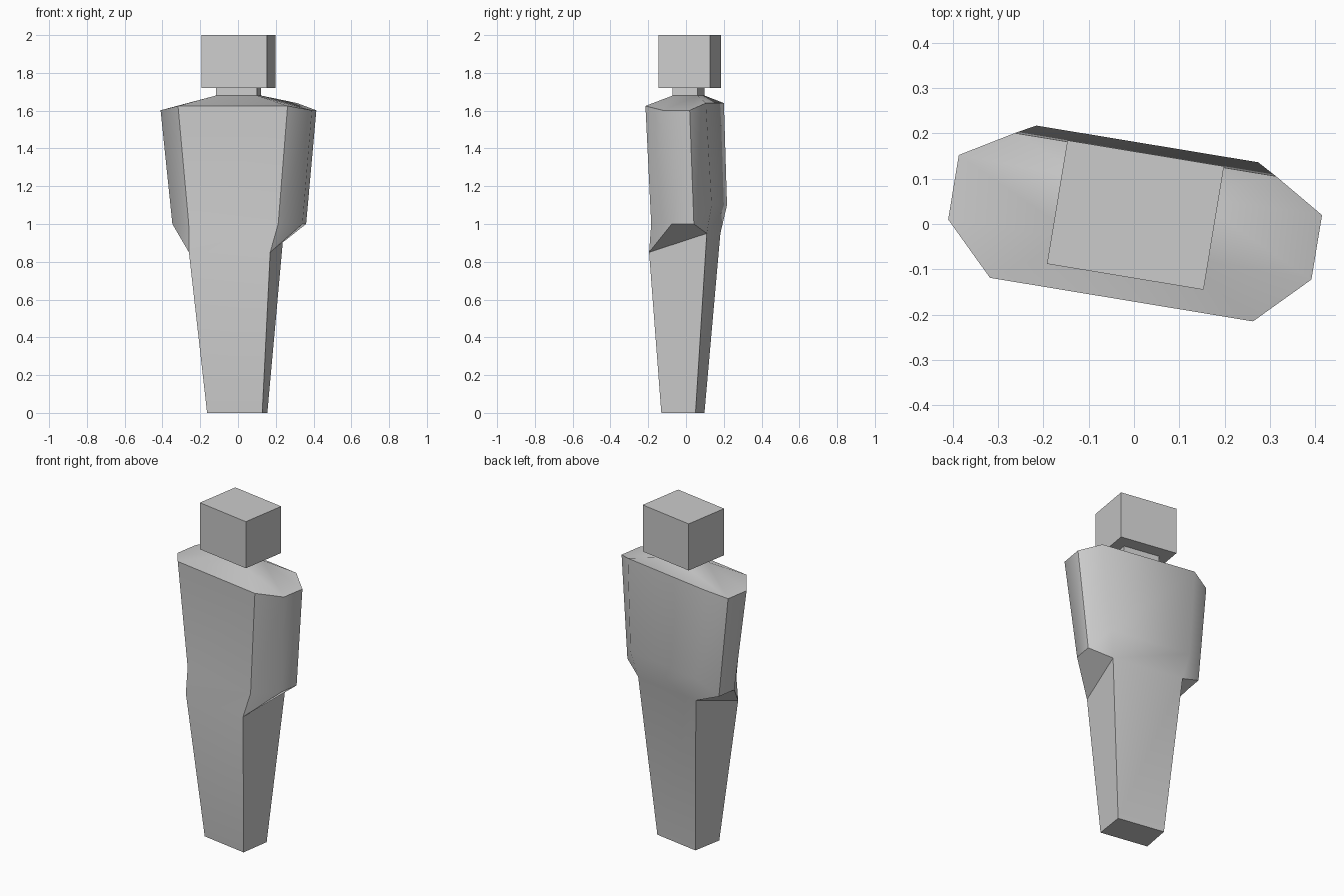
import bpy, bmesh, math

if "Cube" in bpy.data.objects:
    bpy.data.objects.remove(bpy.data.objects["Cube"])

TURN = -math.radians(9.4)   # whole figure is turned slightly about z


def finish(name, bm):
    bmesh.ops.remove_doubles(bm, verts=bm.verts, dist=0.0005)
    bmesh.ops.recalc_face_normals(bm, faces=bm.faces)
    mesh = bpy.data.meshes.new(name)
    bm.to_mesh(mesh)
    bm.free()
    obj = bpy.data.objects.new(name, mesh)
    bpy.context.collection.objects.link(obj)
    obj.rotation_euler.z = TURN
    bpy.ops.object.select_all(action='DESELECT')
    obj.select_set(True)
    bpy.context.view_layer.objects.active = obj
    bpy.ops.object.shade_smooth_by_angle(angle=math.radians(45))
    return obj


def ring(front, side_front, side_back, back):
    """Eight points: right half given, left half mirrored."""
    half = [front, side_front, side_back, back]
    return half + [(-x, y, z) for x, y, z in reversed(half)]


def loft(name, rings):
    bm = bmesh.new()
    loops = [[bm.verts.new(p) for p in r] for r in rings]
    n = len(loops[0])
    for a, b in zip(loops, loops[1:]):
        for i in range(n):
            j = (i + 1) % n
            bm.faces.new((a[i], a[j], b[j], b[i]))
    bm.faces.new(loops[0])
    bm.faces.new(loops[-1])
    return finish(name, bm)


def corner_ring(front, back):
    """Four corners, doubled so they loft into the eight-point rings."""
    return ring(front, front, back, back)


def box(name, w, y0, y1, z0, z1):
    loft(name, [[(-w, y0, z), (w, y0, z), (w, y1, z), (-w, y1, z)]
                for z in (z0, z1)])


# body: feet, hip, elbow level, shoulders, neck base
hip = corner_ring((0.20, -0.165, 0.85), (0.22, 0.148, 0.95))
hip[6] = hip[7] = (-0.236, -0.165, 0.85)    # left hip is a little wider
loft("body", [
    corner_ring((0.148, -0.108, 0), (0.145, 0.075, 0)),
    hip,
    ring((0.24, -0.147, 1.0), (0.349, -0.019, 1.0),
         (0.349, 0.10, 1.0), (0.248, 0.179, 1.1)),
    ring((0.294, -0.169, 1.625), (0.406, -0.057, 1.602),
         (0.406, 0.087, 1.602), (0.292, 0.155, 1.64)),
    corner_ring((0.11, -0.053, 1.68), (0.11, 0.081, 1.68)),
])

# neck and head
box("neck", 0.11, -0.053, 0.081, 1.67, 1.73)
box("head", 0.175, -0.118, 0.158, 1.72, 2.0)
